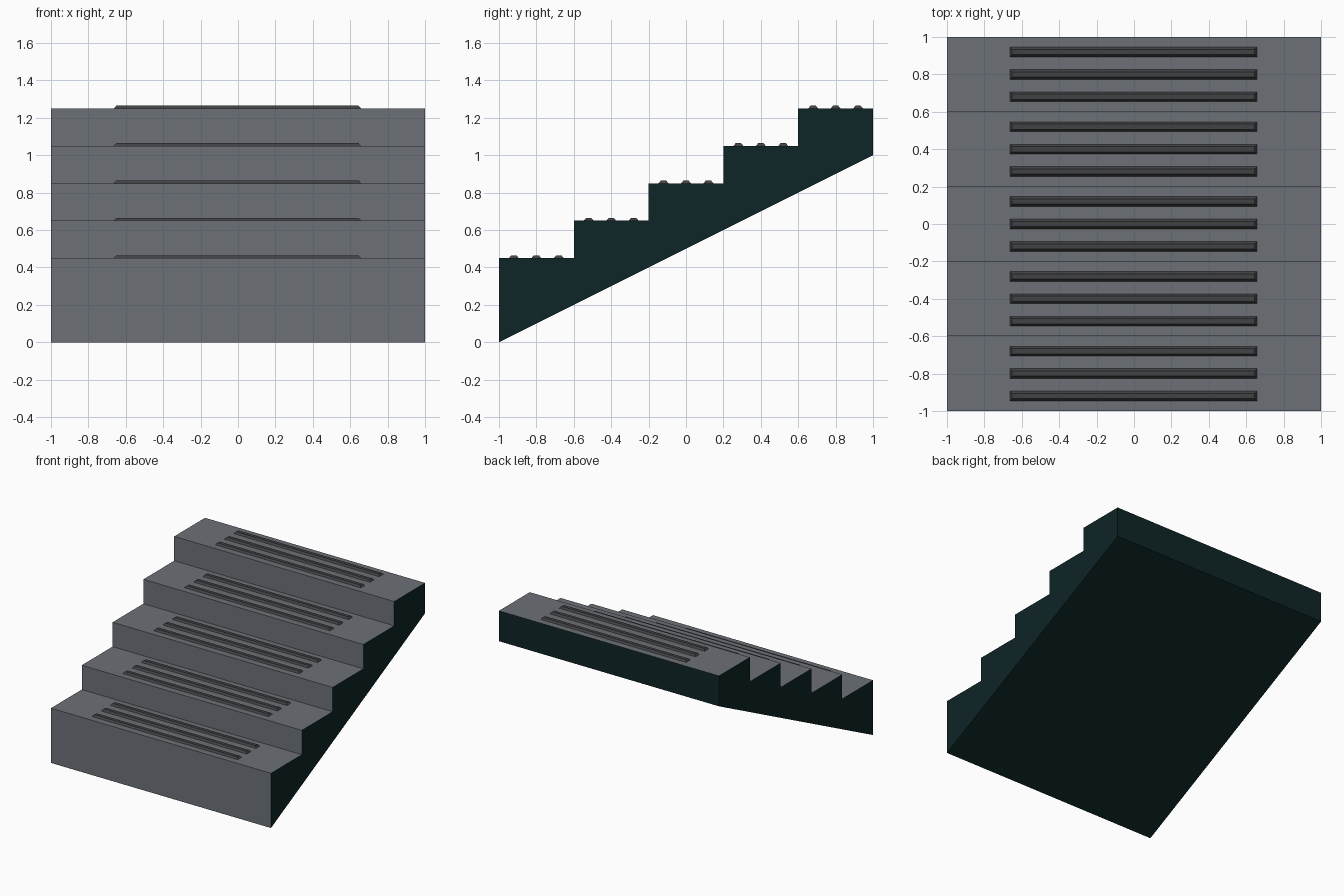
import bpy, bmesh

if "Cube" in bpy.data.objects:
    bpy.data.objects.remove(bpy.data.objects["Cube"])

STEPS, DEPTH, RISE = 5, 0.4, 0.2


def material(name, rgb):
    m = bpy.data.materials.new(name)
    m.diffuse_color = (*rgb, 1.0)
    m.use_nodes = True
    m.node_tree.nodes["Principled BSDF"].inputs["Base Color"].default_value = m.diffuse_color
    return m


step_grey = material("step grey", (0.15, 0.165, 0.187))
dark_teal = material("dark teal", (0.0045, 0.018, 0.02))
grip_grey = material("grip dark grey", (0.053, 0.054, 0.058))


def add_object(name, bm, mats):
    bmesh.ops.recalc_face_normals(bm, faces=bm.faces)
    me = bpy.data.meshes.new(name)
    for m in mats:
        me.materials.append(m)
    bm.normal_update()
    # upward treads and front-facing risers take slot 0, the rest slot 1
    if len(mats) > 1:
        for f in bm.faces:
            f.material_index = 0 if f.normal.z > 0.5 or f.normal.y < -0.9 else 1
    bm.to_mesh(me)
    bm.free()
    ob = bpy.data.objects.new(name, me)
    bpy.context.collection.objects.link(ob)
    return ob


# Stair body: stepped side profile extruded across x
profile = [(1, 1), (-1, 0)]
for i in range(STEPS):
    y, z = -1 + i * DEPTH, 0.45 + i * RISE
    profile += [(y, z), (y + DEPTH, z)]
bm = bmesh.new()
side = bm.faces.new([bm.verts.new((-1, y, z)) for y, z in profile])
ext = bmesh.ops.extrude_face_region(bm, geom=[side])
bmesh.ops.translate(bm, vec=(2, 0, 0),
                    verts=[v for v in ext["geom"] if isinstance(v, bmesh.types.BMVert)])
add_object("stair_body", bm, [step_grey, dark_teal])

# Grip strips: three low bars with sloped sides on every tread
for i in range(STEPS):
    bm = bmesh.new()
    z = 0.45 + i * RISE
    for k in (-1, 0, 1):
        y = -0.8 + i * DEPTH + k * 0.12
        bar = bmesh.ops.create_cube(bm, size=1)["verts"]
        for v in bar:
            top = v.co.z > 0
            sx = 1 if v.co.x > 0 else -1
            sy = 1 if v.co.y > 0 else -1
            v.co = (sx * (0.648 if top else 0.663) - 0.003,
                    y + sy * (0.014 if top else 0.028),
                    z + (0.015 if top else -0.002))
    add_object(f"grip_strips_{i + 1}", bm, [grip_grey])
